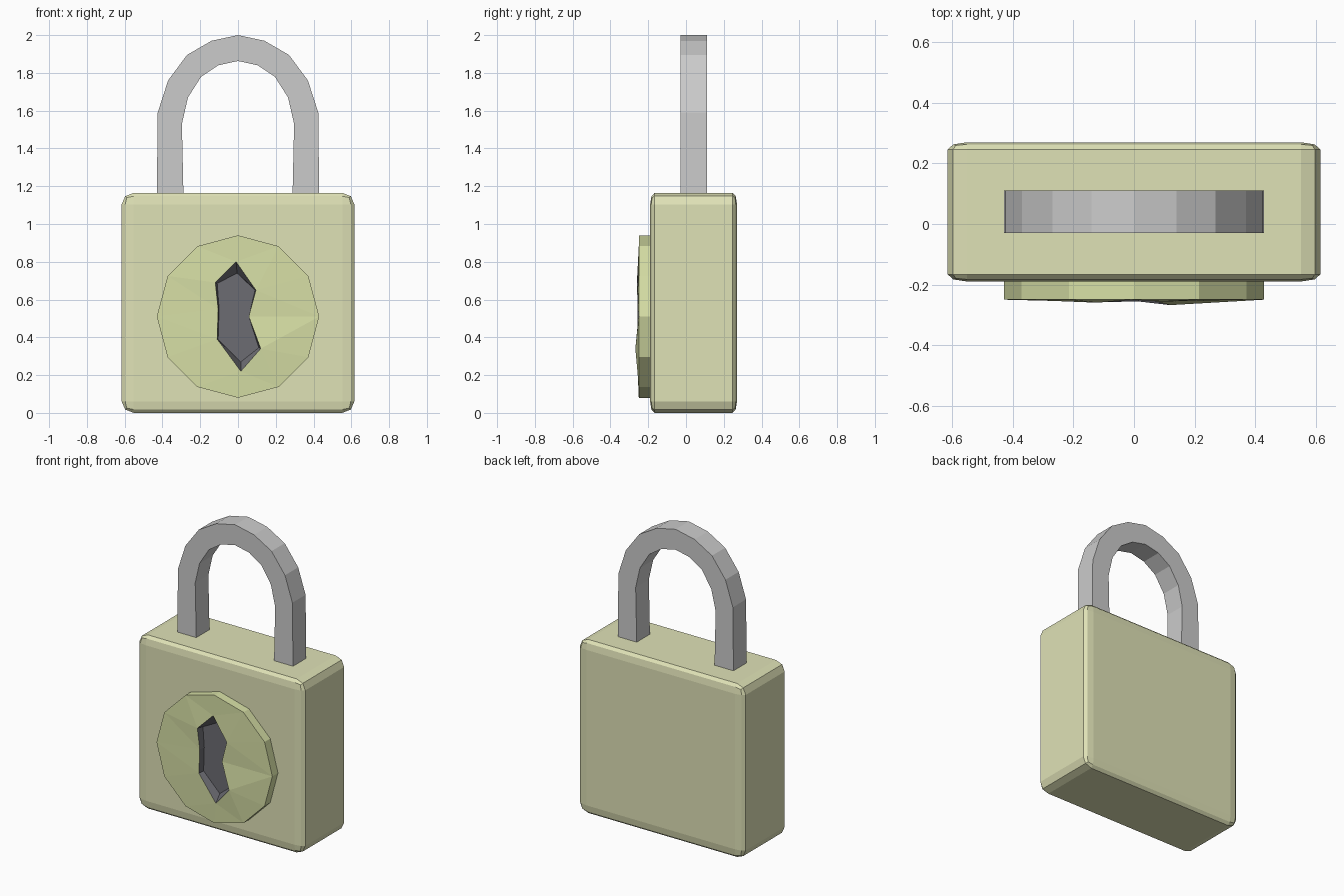
import bpy, bmesh, math
from mathutils import Vector

if "Cube" in bpy.data.objects:
    bpy.data.objects.remove(bpy.data.objects["Cube"])


def material(name, rgb):
    m = bpy.data.materials.new(name)
    m.diffuse_color = (*rgb, 1)
    m.use_nodes = True
    m.node_tree.nodes["Principled BSDF"].inputs["Base Color"].default_value = m.diffuse_color
    return m


def make_object(name, bm, *mats):
    bmesh.ops.recalc_face_normals(bm, faces=bm.faces)
    me = bpy.data.meshes.new(name)
    bm.to_mesh(me)
    bm.free()
    ob = bpy.data.objects.new(name, me)
    bpy.context.collection.objects.link(ob)
    for m in mats:
        me.materials.append(m)
    return ob


def bridge(bm, a, b, mat=0):
    # quads between two closed loops of equal length
    n = len(a)
    for i in range(n):
        j = (i + 1) % n
        bm.faces.new((a[i], a[j], b[j], b[i])).material_index = mat


brass = material("body_olive", (0.74, 0.76, 0.47))
plate_green = material("plate_green", (0.68, 0.74, 0.38))
dark = material("keyhole_dark", (0.15, 0.15, 0.17))

# Body: bevelled cube, then stretched so the bevel is shallow in depth
bm = bmesh.new()
bmesh.ops.create_cube(bm, size=1)
bmesh.ops.bevel(bm, geom=bm.edges[:], offset=0.052, segments=2,
                profile=0.5, affect='EDGES')
bmesh.ops.scale(bm, vec=(1.232, 0.46, 1.165), verts=bm.verts)
bmesh.ops.translate(bm, vec=(0, 0.04, 0.5825), verts=bm.verts)
make_object("body", bm, brass)

# Shackle: square bar following mirrored outer and inner profiles
outer = [(0.43, 1.12), (0.425, 1.59), (0.37, 1.76), (0.27, 1.895), (0.14, 1.97), (0, 2.0)]
inner = [(0.288, 1.12), (0.297, 1.53), (0.265, 1.67), (0.195, 1.78), (0.105, 1.84), (0, 1.863)]


def mirrored(half):
    return half + [(-x, z) for x, z in half[-2::-1]]


bm = bmesh.new()
sections = [[bm.verts.new((x, y, z)) for (x, z), y in
             ((o, -0.03), (o, 0.11), (i, 0.11), (i, -0.03))]
            for o, i in zip(mirrored(outer), mirrored(inner))]
for a, b in zip(sections, sections[1:]):
    bridge(bm, a, b)
bm.faces.new(sections[0])
bm.faces.new(sections[-1])
make_object("shackle", bm)

# Lock plate: 12-sided disc with a raised-lip keyhole and a dark recess
hole = [(-0.01, 0.80), (-0.12, 0.69), (-0.105, 0.55), (-0.11, 0.39),
        (0.015, 0.22), (0.12, 0.34), (0.057, 0.51), (0.095, 0.65)]
lip = [-0.25, -0.26, -0.256, -0.258, -0.256, -0.268, -0.252, -0.256]
floor = [(-0.005, 0.74), (-0.11, 0.685), (-0.10, 0.55), (-0.105, 0.39),
         (0.015, 0.27), (0.11, 0.345), (0.057, 0.51), (0.09, 0.65)]
bm = bmesh.new()
ring = [(0.43 * math.cos(math.tau * i / 12), 0.51 + 0.43 * math.sin(math.tau * i / 12))
        for i in range(12)]
front = [bm.verts.new((x, -0.25, z)) for x, z in ring]
rim = [bm.verts.new((x, -0.25, z)) for x, z in hole]
edges = [bm.edges.new((loop[i - 1], loop[i])) for loop in (front, rim) for i in range(len(loop))]
bmesh.ops.triangle_fill(bm, edges=edges, use_beauty=True, normal=Vector((0, -1, 0)))
for v, y in zip(rim, lip):
    v.co.y = y
back = [bm.verts.new((x, -0.18, z)) for x, z in ring]
bridge(bm, front, back)
bm.faces.new(back)
bottom = [bm.verts.new((x, -0.215, z)) for x, z in floor]
bridge(bm, rim, bottom, 1)
bm.faces.new(bottom).material_index = 1
make_object("lock_plate", bm, plate_green, dark)
